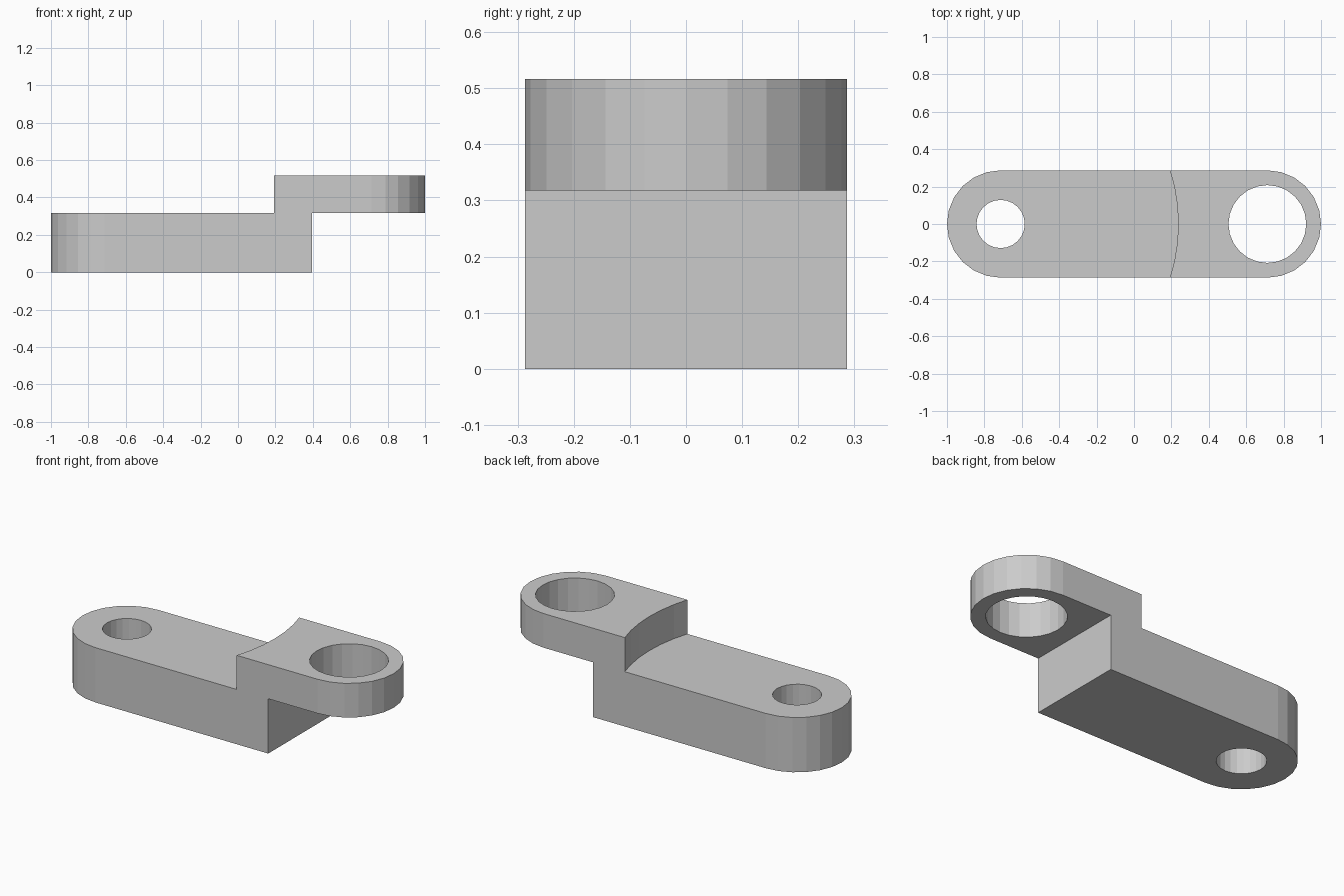
import bpy, bmesh
from math import radians, sin, cos

if "Cube" in bpy.data.objects:
    bpy.data.objects.remove(bpy.data.objects["Cube"])

HALF_W, END_X = 0.287, 0.713
STEP_Z, TOP_Z = 0.318, 0.516


def cylinder(name, x, r, z0, z1, sides):
    bpy.ops.mesh.primitive_cylinder_add(vertices=sides, radius=r, depth=z1 - z0,
                                        location=(x, 0, (z0 + z1) / 2))
    bpy.context.object.name = name
    return bpy.context.object


def box(name, x0, x1, y, z0, z1):
    bpy.ops.mesh.primitive_cube_add(size=1, location=((x0 + x1) / 2, 0, (z0 + z1) / 2))
    ob = bpy.context.object
    ob.name = name
    ob.scale = (x1 - x0, 2 * y, z1 - z0)
    return ob


# full-height round-ended bar, 15 degree facets at both ends
bm = bmesh.new()
outline = []
for cx, start in ((END_X, -90), (-END_X, 90)):
    for i in range(13):
        a = radians(start + 15 * i)
        outline.append(bm.verts.new((cx + HALF_W * cos(a), HALF_W * sin(a), 0)))
base = bm.faces.new(outline)
grown = bmesh.ops.extrude_face_region(bm, geom=[base])["geom"]
bmesh.ops.translate(bm, vec=(0, 0, TOP_Z),
                    verts=[v for v in grown if isinstance(v, bmesh.types.BMVert)])
bmesh.ops.recalc_face_normals(bm, faces=bm.faces)
mesh = bpy.data.meshes.new("stepped_link")
bm.to_mesh(mesh)
bm.free()
link = bpy.data.objects.new("stepped_link", mesh)
bpy.context.collection.objects.link(link)

# holes, curved upper step around the left hole, square lower step
cutters = [
    cylinder("small_hole_cutter", -END_X, 0.129, -0.1, 0.7, 24),
    cylinder("large_hole_cutter", END_X, 0.208, -0.1, 0.7, 24),
    cylinder("curved_step_cutter", -END_X, 0.95, STEP_Z, 0.7, 60),
    box("lower_step_cutter", 0.395, 1.3, 0.5, -0.1, STEP_Z),
]
bpy.context.view_layer.objects.active = link
for c in cutters:
    c.hide_render = True
    m = link.modifiers.new(c.name, "BOOLEAN")
    m.operation, m.solver, m.object = "DIFFERENCE", "EXACT", c
    bpy.ops.object.modifier_apply(modifier=m.name)
for c in cutters:
    bpy.data.objects.remove(c)
